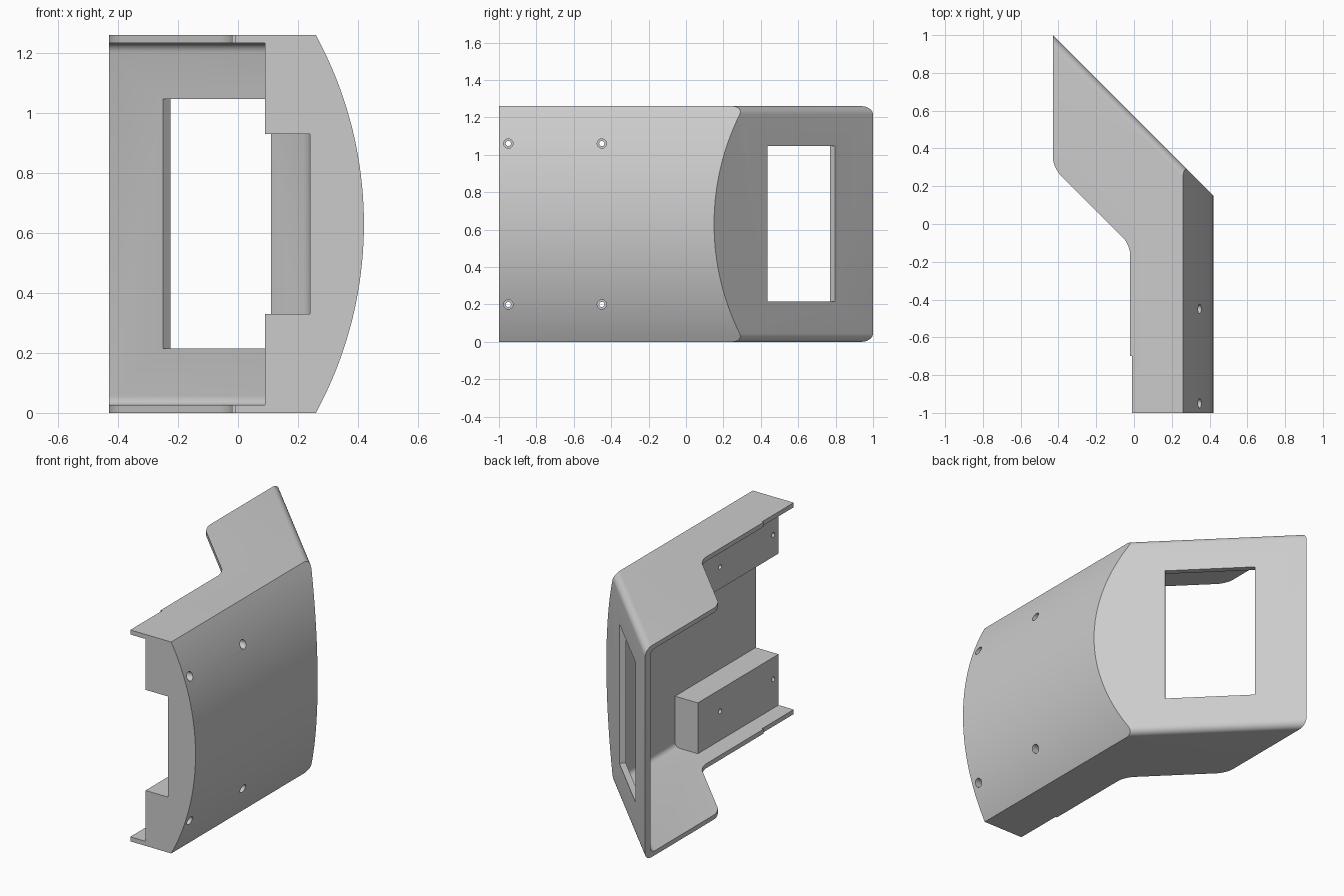
import bpy
import bmesh
import math
from mathutils import Matrix, Vector

if "Cube" in bpy.data.objects:
    bpy.data.objects.remove(bpy.data.objects["Cube"], do_unlink=True)

HEIGHT = 1.26
PANEL = 0.57      # outer panel lies on x + y = PANEL
INNER = 0.52      # inner face of the panel

grey = bpy.data.materials.new("plain_grey")
grey.use_nodes = True
colour = (0.6, 0.6, 0.6, 1)
grey.diffuse_color = colour
grey.node_tree.nodes["Principled BSDF"].inputs["Base Color"].default_value = colour


def finish(bm, name):
    bmesh.ops.recalc_face_normals(bm, faces=bm.faces)
    mesh = bpy.data.meshes.new(name)
    bm.to_mesh(mesh)
    bm.free()
    mesh.materials.append(grey)
    obj = bpy.data.objects.new(name, mesh)
    bpy.context.collection.objects.link(obj)
    return obj


def prism(points, z0, z1):
    bm = bmesh.new()
    base = bm.faces.new([bm.verts.new((x, y, z0)) for x, y in points])
    top = bmesh.ops.extrude_face_region(bm, geom=[base])["geom"]
    verts = [v for v in top if isinstance(v, bmesh.types.BMVert)]
    bmesh.ops.translate(bm, verts=verts, vec=(0, 0, z1 - z0))
    return bm


def round_edges(bm, rule, radius, segments=8):
    edges = [e for e in bm.edges if rule(*[v.co for v in e.verts])]
    bmesh.ops.bevel(bm, geom=edges, offset=radius, segments=segments,
                    profile=0.5, affect="EDGES", clamp_overlap=True)


def box(name, low, high):
    (x0, y0, z0), (x1, y1, z1) = low, high
    return finish(prism([(x0, y0), (x1, y0), (x1, y1), (x0, y1)], z0, z1), name)


def cylinder(name, radius, length, centre, axis, sides):
    bm = bmesh.new()
    turn = Matrix.Rotation(math.pi / 2, 4, "Y" if axis == "X" else "X")
    bmesh.ops.create_cone(bm, cap_ends=True, segments=sides, radius1=radius,
                          radius2=radius, depth=length,
                          matrix=Matrix.Translation(centre) @ turn)
    return finish(bm, name)


def combine(target, tool, operation="DIFFERENCE"):
    tool.hide_render = True
    mod = target.modifiers.new("cut", "BOOLEAN")
    mod.operation = operation
    mod.solver = "EXACT"
    mod.object = tool
    bpy.context.view_layer.objects.active = target
    bpy.ops.object.modifier_apply(modifier=mod.name)
    bpy.data.objects.remove(tool, do_unlink=True)


# Bent housing outline with rounded panel edges and inner bends
outline = [(-0.43, 1.0), (-0.43, 0.3), (-0.02, -0.11), (-0.02, -0.7),
           (-0.01, -0.7), (-0.01, -1), (0.6, -1), (0.6, PANEL - 0.6)]
bm = prism(outline, 0, HEIGHT)
bends = [Vector(outline[1]), Vector(outline[2])]


def on_panel(a, b):
    return (abs(a.z - b.z) < 0.001 and
            all(abs(v.x + v.y - PANEL) < 0.001 for v in (a, b)))


def at_bend(a, b):
    return (abs(a.z - b.z) > 1 and
            any((a.xy - c).length < 0.001 for c in bends))


round_edges(bm, on_panel, 0.045)
round_edges(bm, at_bend, 0.055)
housing = finish(bm, "housing")

# Bowed outer side
combine(housing, cylinder("bow", 1.32, 4, (-0.9, 0, HEIGHT / 2), "Y", 256), "INTERSECT")

# Hollow inside, leaving the two mounting rails
hollow = [(0.24, -1.3), (0.24, INNER - 0.24), (-0.7, INNER + 0.7), (-0.7, -1.3)]
bm = prism(hollow, 0.027, HEIGHT - 0.027)
round_edges(bm, lambda a, b: True, 0.03, 6)
cavity = finish(bm, "cavity")
for z0, z1 in ((-0.1, 0.33), (0.93, 1.4)):
    combine(cavity, box("rail", (0.09, -1.4, z0), (0.4, -0.24, z1)))
combine(housing, cavity)

# Window through the slanted panel
window = box("window", (-0.255, -0.12, 0.215), (0.255, 0.12, 1.047))
window.data.transform(Matrix.Translation((-0.045, 0.615, 0)) @
                      Matrix.Rotation(math.radians(135), 4, "Z"))
combine(housing, window)

# Counterbored screw holes through the rails
for y in (-0.95, -0.45):
    for z in (0.2, 1.06):
        combine(housing, cylinder("screw_hole", 0.014, 0.8, (0.3, y, z), "X", 24))
        combine(housing, cylinder("screw_recess", 0.025, 0.3, (0.4, y, z), "X", 24))

bpy.ops.object.select_all(action="DESELECT")
housing.select_set(True)
bpy.context.view_layer.objects.active = housing
bpy.ops.object.shade_smooth_by_angle(angle=math.radians(30))
